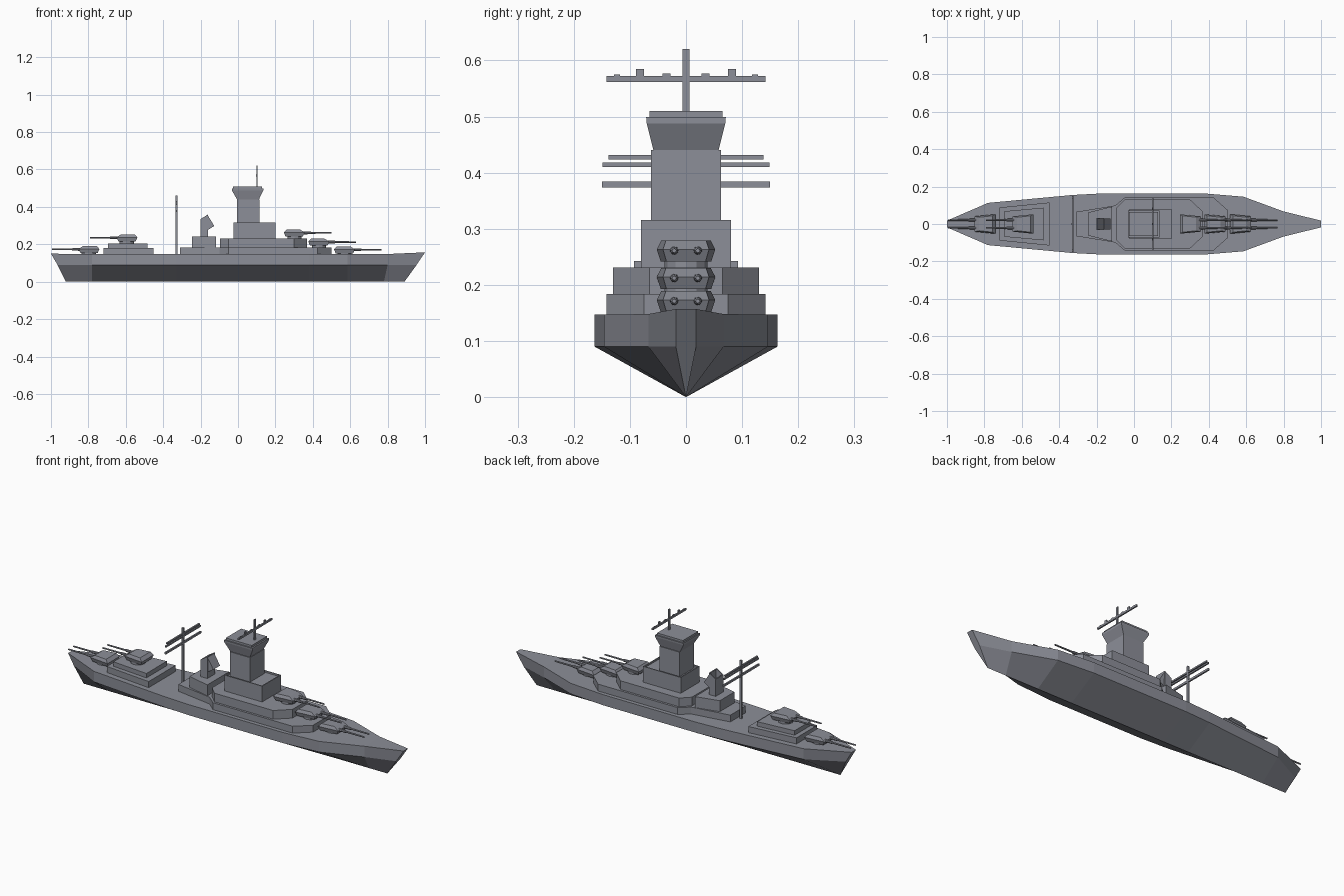
import bpy, bmesh, math
from mathutils import Vector, Matrix

if "Cube" in bpy.data.objects:
    bpy.data.objects.remove(bpy.data.objects["Cube"])

grey = bpy.data.materials.new("warship_grey")
grey.diffuse_color = (0.265, 0.275, 0.315, 1)
grey.use_nodes = True
grey.node_tree.nodes["Principled BSDF"].inputs["Base Color"].default_value = grey.diffuse_color


def finish(name, bm):
    bmesh.ops.recalc_face_normals(bm, faces=bm.faces[:])
    me = bpy.data.meshes.new(name)
    bm.to_mesh(me)
    bm.free()
    me.materials.append(grey)
    ob = bpy.data.objects.new(name, me)
    bpy.context.collection.objects.link(ob)
    return ob


def loft(name, rings, recess=None):
    """Skin closed rings of equal length, cap both ends, optionally hollow the last cap."""
    bm = bmesh.new()
    vs = [[bm.verts.new(p) for p in r] for r in rings]
    n = len(vs[0])
    for a, b in zip(vs, vs[1:]):
        for i in range(n):
            j = (i + 1) % n
            bm.faces.new((a[i], a[j], b[j], b[i]))
    bm.faces.new(vs[0][::-1])
    top = bm.faces.new(vs[-1])
    if recess:
        bmesh.ops.recalc_face_normals(bm, faces=bm.faces[:])
        rim, depth = recess
        bmesh.ops.inset_region(bm, faces=[top], thickness=rim)
        bmesh.ops.inset_region(bm, faces=[top], thickness=0.0005, depth=-depth)
    return finish(name, bm)


def outline(half, z):
    """Mirror (x, half width) points across y = 0."""
    return [(x, -y, z) for x, y in half] + [(x, y, z) for x, y in reversed(half)]


def deckhouse(name, half, z0, z1, recess=None):
    return loft(name, [outline(half, z0), outline(half, z1)], recess)


def rect(x0, x1, w, z):
    return outline([(x0, w), (x1, w)], z)


def box(name, x0, x1, y0, y1, z0, z1):
    return loft(name, [[(x0, y0, z), (x1, y0, z), (x1, y1, z), (x0, y1, z)] for z in (z0, z1)])


# Hull: deck x, chine x, keel x, half beam, deck height
stations = [(-1.0, -0.965, -0.92, 0.018, 0.15), (-0.78, -0.78, -0.78, 0.113, 0.147),
            (-0.33, -0.33, -0.33, 0.155, 0.147), (-0.18, -0.18, -0.18, 0.163, 0.147),
            (0.38, 0.38, 0.38, 0.163, 0.147), (0.585, 0.585, 0.585, 0.146, 0.147),
            (0.80, 0.80, 0.78, 0.067, 0.148), (1.0, 0.955, 0.89, 0.018, 0.157)]
loft("hull", [[(d, -w, z), (c, -w, 0.09), (k, 0, 0), (c, w, 0.09), (d, w, z)]
              for d, c, k, w, z in stations])

# Midship deckhouses
deckhouse("lower_deckhouse", [(-0.31, 0.065), (-0.10, 0.099), (-0.05, 0.142),
                              (0.425, 0.142), (0.50, 0.075)], 0.14, 0.184)
deckhouse("upper_deckhouse", [(-0.095, 0.085), (-0.05, 0.13), (0.30, 0.13),
                              (0.37, 0.065)], 0.18, 0.231)
deckhouse("funnel_base", [(-0.245, 0.062), (-0.118, 0.093)], 0.18, 0.243)

# Funnel with raked open top
foot = rect(-0.20, -0.16, 0.033, 0.24)
loft("funnel", [foot, [(x, y, 0.335 if x < -0.18 else 0.36) for x, y, _ in foot]], (0.006, 0.07))

# Bridge tower
deckhouse("bridge_base", [(-0.025, 0.08), (0.20, 0.08)], 0.225, 0.316, (0.008, 0.008))
deckhouse("bridge_tower", [(-0.005, 0.062), (0.115, 0.062)], 0.30, 0.44)
loft("bridge_head", [rect(-0.005, 0.112, 0.058, 0.44), rect(-0.033, 0.135, 0.07, 0.488),
                     rect(-0.033, 0.135, 0.071, 0.499)])
deckhouse("bridge_roof", [(-0.027, 0.065), (0.127, 0.065)], 0.495, 0.51)

# Radar mast with fittings on its yard
box("radar_mast", 0.098, 0.104, -0.006, 0.006, 0.50, 0.62)
box("radar_yard", 0.097, 0.105, -0.142, 0.142, 0.562, 0.572)
for y, h, w in [(0.082, 0.585, 0.007), (0.035, 0.577, 0.007), (0.123, 0.575, 0.005)]:
    for s in (-1, 1):
        box("yard_fitting", 0.098, 0.104, s * y - w, s * y + w, 0.57, h)

# Aft mast with three yards
box("aft_mast", -0.333, -0.323, -0.005, 0.005, 0.14, 0.46)
for z, w, h in [(0.379, 0.150, 0.0055), (0.414, 0.149, 0.004), (0.4275, 0.138, 0.004)]:
    box("aft_yard", -0.332, -0.324, -w, w, z - h, z + h)

# Aft gun platforms
deckhouse("aft_platform", [(-0.72, 0.088), (-0.452, 0.115)], 0.14, 0.18)
deckhouse("aft_upper_platform", [(-0.695, 0.068), (-0.485, 0.087)], 0.175, 0.204)


def turret(x, z, ground, face):
    # Faceted gunhouse, tapering towards the muzzles
    place = lambda p: (x + face * p[0], p[1], z + p[2])
    body = [outline([(-0.048, 0.045), (0.045, 0.035)], 0),
            outline([(-0.057, 0.052), (0.055, 0.041)], 0.021),
            outline([(-0.042, 0.044), (0.030, 0.036)], 0.037)]
    loft("gun_turret", [[place(p) for p in r] for r in body])
    ring = [(x + 0.038 * math.cos(a), 0.038 * math.sin(a)) for a in
            [i * math.tau / 12 for i in range(12)]]
    loft("barbette", [[(px, py, h) for px, py in ring] for h in (ground - 0.005, z + 0.005)])
    # Twin barrels with thicker sleeves
    for y in (-0.021, 0.021):
        prof = [(0.03, 0.008), (0.085, 0.007), (0.09, 0.0048), (0.197, 0.004)]
        loft("gun_barrel", [[place((px, y + r * math.cos(i * math.tau / 8),
                                    0.019 + r * math.sin(i * math.tau / 8)))
                             for i in range(8)] for px, r in prof])


for args in [(0.570, 0.152, 0.147, 1), (0.433, 0.193, 0.184, 1), (0.302, 0.242, 0.231, 1),
             (-0.595, 0.216, 0.204, -1), (-0.798, 0.154, 0.147, -1)]:
    turret(*args)
